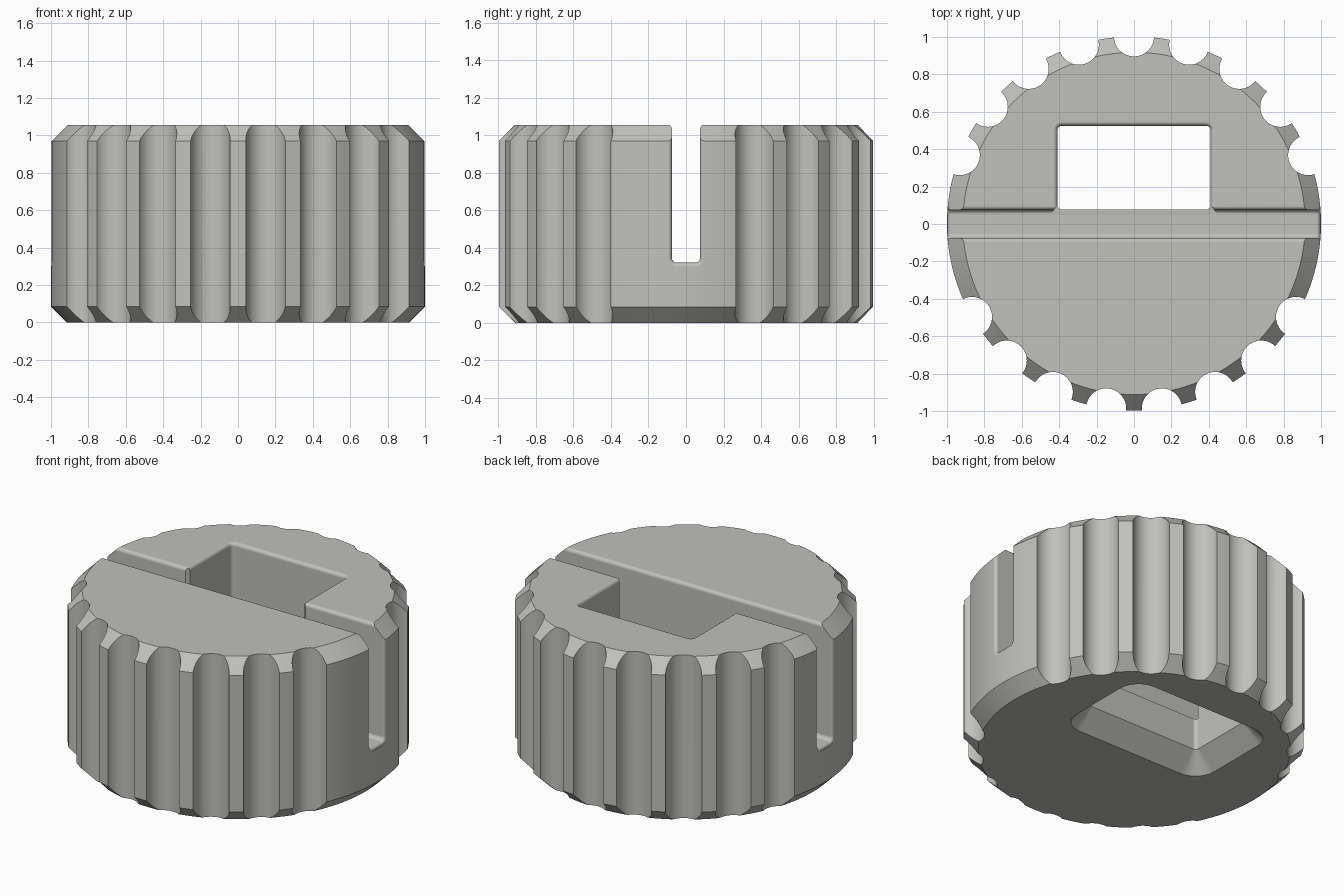
import bpy, bmesh, math
from math import sin, cos, pi, radians

if "Cube" in bpy.data.objects:
    bpy.data.objects.remove(bpy.data.objects["Cube"])

H = 1.055      # body height
CY = 0.003     # body centre in y
F = 0.022      # small edge rounding

grey = bpy.data.materials.new("warm_grey")
grey.diffuse_color = (0.53, 0.53, 0.50, 1)
grey.use_nodes = True
grey.node_tree.nodes["Principled BSDF"].inputs["Base Color"].default_value = grey.diffuse_color


def loft(name, sections):
    """Skin a list of equal-length closed rings and cap both ends."""
    bm = bmesh.new()
    rings = [[bm.verts.new(p) for p in s] for s in sections]
    n = len(rings[0])
    for a, b in zip(rings, rings[1:]):
        for i in range(n):
            j = (i + 1) % n
            bm.faces.new((a[i], a[j], b[j], b[i]))
    bm.faces.new(rings[0][::-1])
    bm.faces.new(rings[-1])
    bmesh.ops.recalc_face_normals(bm, faces=bm.faces)
    me = bpy.data.meshes.new(name)
    bm.to_mesh(me)
    bm.free()
    ob = bpy.data.objects.new(name, me)
    bpy.context.collection.objects.link(ob)
    me.materials.append(grey)
    return ob


def circle(cx, cy, r, z, n):
    return [(cx + r * cos(2 * pi * i / n), cy + r * sin(2 * pi * i / n), z) for i in range(n)]


def arc(cx, cy, r, a0, a1, n=6):
    return [(cx + r * cos(radians(a0 + (a1 - a0) * i / n)),
             cy + r * sin(radians(a0 + (a1 - a0) * i / n))) for i in range(n + 1)]


# Chamfered round body
body = loft("knob_body", [circle(0, CY, r, z, 144) for r, z in
                          ((0.915, 0), (1, 0.085), (1, H - 0.085), (0.915, H))])
cutters = []

# Grip flutes: 21 even steps, left out beside the slot ends
for k in range(21):
    if k in (5, 6, 15, 16):
        continue
    a = pi / 2 + 2 * pi * k / 21
    cutters.append(loft("flute_cutter", [circle(cos(a), CY + sin(a), 0.107, z, 40)
                                         for z in (-0.2, 1.3)]))


# Cross slot with rounded floor, top edges and flared ends
def slot_ring(x, d):
    half = arc(0.05, 0.345, 0.025 + d, -90, 0)
    half += arc(0.075 + F, H - F, F - d, 180, 90)
    half += [(0.075 + F, 1.3)]
    pts = half + [(-y, z) for y, z in reversed(half)]
    return [(x, y, z) for y, z in pts]


ends = [(0.976, 0)] + [(0.976 + 0.02 * sin(t), 0.02 * (1 - cos(t)))
                       for t in (radians(18 * i) for i in range(1, 6))] + [(1.2, 0.02)]
stations = [(-x, d) for x, d in reversed(ends)] + ends
cutters.append(loft("slot_cutter", [slot_ring(x, d) for x, d in stations]))


# Through pocket: flared below, rounded rim above
def pocket_ring(z, d, r):
    x, y0, y1 = 0.41 + d - r, 0.077 - d + r, 0.525 + d - r
    pts = (arc(x, y1, r, 0, 90) + arc(-x, y1, r, 90, 180)
           + arc(-x, y0, r, 180, 270) + arc(x, y0, r, 270, 360))
    return [(px, py, z) for px, py in pts]


rim = [(H - F + F * sin(t), F * (1 - cos(t))) for t in (radians(15 * i) for i in range(7))]
rings = [pocket_ring(-0.02, 0.135, 0.16), pocket_ring(0.115, 0, 0.025)]
rings += [pocket_ring(z, d, 0.025 + d) for z, d in rim] + [pocket_ring(1.3, F, 0.025 + F)]
cutters.append(loft("pocket_cutter", rings))

# Opening between pocket and slot, with eased corners
mouth = [(-0.45, 0.052), (0.45, 0.052), (0.409, 0.097), (0.409, 0.2), (-0.409, 0.2), (-0.409, 0.097)]
cutters.append(loft("mouth_cutter", [[(x, y, z) for x, y in mouth] for z in (0.321, 1.3)]))

# Cut everything out of the body
for c in cutters:
    c.hide_render = True
    m = body.modifiers.new("cut", 'BOOLEAN')
    m.operation = 'DIFFERENCE'
    m.solver = 'EXACT'
    m.object = c
bpy.context.view_layer.objects.active = body
body.select_set(True)
for m in list(body.modifiers):
    bpy.ops.object.modifier_apply(modifier=m.name)
for c in cutters:
    bpy.data.objects.remove(c, do_unlink=True)

# Smooth curves, crisp edges
bpy.ops.object.select_all(action='DESELECT')
body.select_set(True)
bpy.ops.object.shade_smooth_by_angle(angle=radians(25))
w = body.modifiers.new("weighted", 'WEIGHTED_NORMAL')
w.keep_sharp = True
